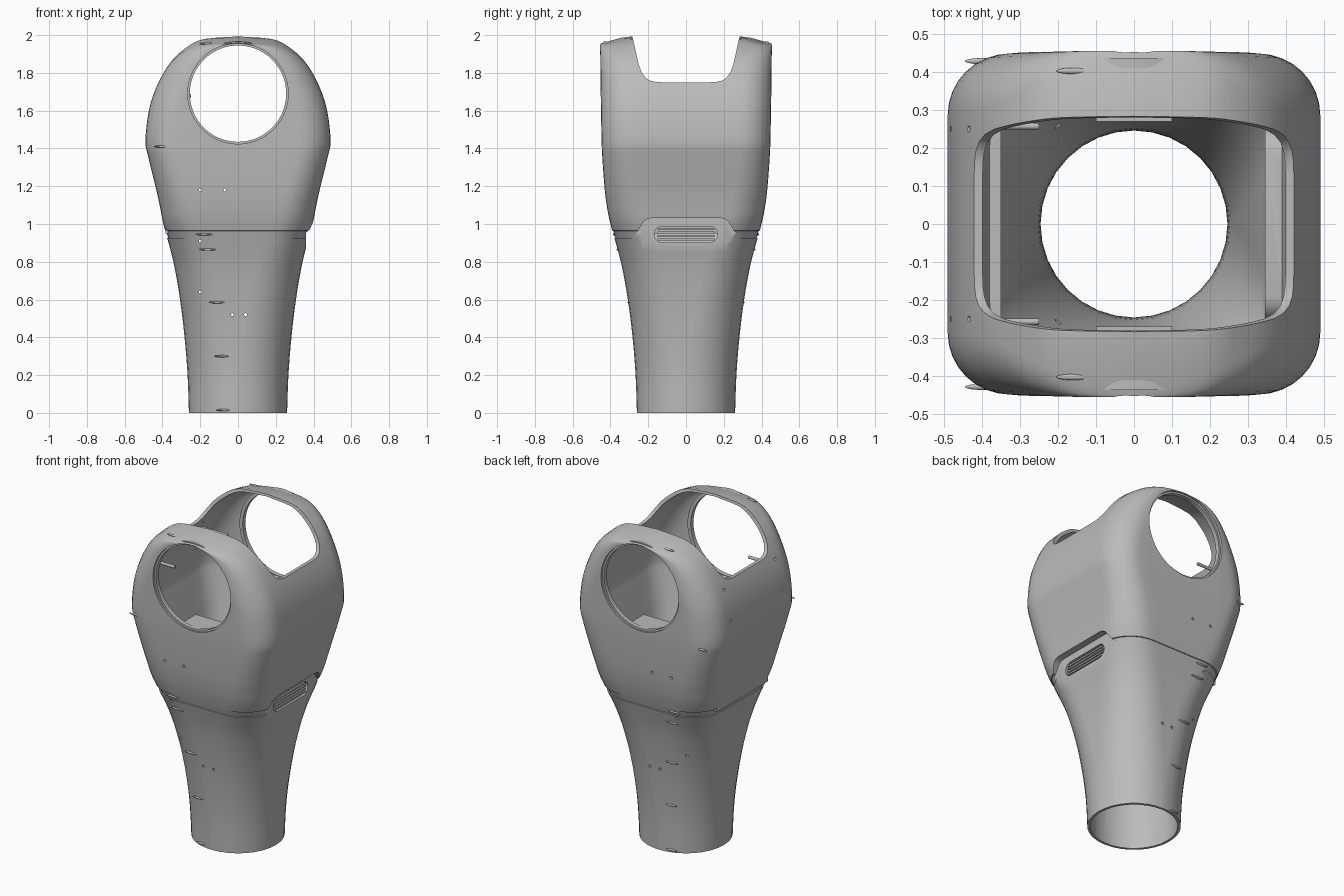
import bpy, bmesh, math
from mathutils import Vector
from mathutils.bvhtree import BVHTree

cube = bpy.data.objects.get("Cube")
if cube:
    bpy.data.objects.remove(cube, do_unlink=True)

grey = bpy.data.materials.new("plain grey")
grey.use_nodes = True
grey.diffuse_color = (0.5, 0.5, 0.5, 1)
grey.node_tree.nodes["Principled BSDF"].inputs["Base Color"].default_value = (0.5, 0.5, 0.5, 1)

WALL = 0.015
# height, half width, half depth, corner radius
KEYS = [(0, .26, .26, .255), (.2, .267, .267, .255), (.4, .283, .283, .25), (.6, .307, .308, .24),
        (.8, .342, .345, .22), (1, .395, .4, .19), (1.1, .415, .42, .18), (1.2, .437, .432, .17),
        (1.35, .474, .443, .16), (1.44, .49, .447, .16), (1.6, .472, .45, .16), (1.73, .43, .452, .16),
        (1.85, .362, .453, .14), (1.93, .28, .454, .1), (1.98, .18, .455, .06), (2, 0, .455, 0)]


def smooth_rows(keys, steps=4):
    out = []
    for i in range(len(keys) - 1):
        a, b, c, d = (Vector(keys[min(max(j, 0), len(keys) - 1)]) for j in range(i - 1, i + 3))
        for s in range(steps):
            t = s / steps
            out.append(b + (c - a) * t / 2 + (a * 2 - b * 5 + c * 4 - d) * t * t / 2
                       + (b * 3 - a - c * 3 + d) * t ** 3 / 2)
    return out + [Vector(keys[-1])]


def row_at(rows, z):
    for a, b in zip(rows, rows[1:]):
        if a[0] <= z <= b[0]:
            return a.lerp(b, (z - a[0]) / (b[0] - a[0]))


def ring(row, segs=8):
    z, w, d, r = row
    r = min(r, w)
    corners = []
    for q, (sx, sy) in enumerate([(1, 1), (-1, 1), (-1, -1), (1, -1)]):
        corners.append([(sx * (w - r) + r * math.cos(a), sy * (d - r) + r * math.sin(a))
                        for a in ((q + k / segs) * math.pi / 2 for k in range(segs + 1))])
    pts = []
    for q in range(4):
        pts += corners[q]
        a, b = Vector(corners[q][-1]), Vector(corners[(q + 1) % 4][0])
        pts += [tuple(a.lerp(b, k / segs)) for k in range(1, segs)]
    # roof slopes down towards the front and back
    f = min(max((z - 1.5) / .5, 0), 1)
    return [(x, y, z - .27 * f * f * max(0, abs(y) - .29)) for x, y in pts]


def make(name, bm, helper=False):
    bmesh.ops.recalc_face_normals(bm, faces=bm.faces)
    me = bpy.data.meshes.new(name)
    bm.to_mesh(me)
    bm.free()
    me.materials.append(grey)
    ob = bpy.data.objects.new(name, me)
    bpy.context.collection.objects.link(ob)
    ob.hide_render = helper
    return ob


def loft(name, rows, helper=False):
    bm = bmesh.new()
    loops = [[bm.verts.new(p) for p in ring(r)] for r in rows]
    for a, b in zip(loops, loops[1:]):
        for i in range(len(a)):
            j = (i + 1) % len(a)
            bm.faces.new((a[i], a[j], b[j], b[i]))
    bm.faces.new(loops[0])
    bmesh.ops.remove_doubles(bm, verts=bm.verts, dist=1e-5)
    return make(name, bm, helper)


def prism(name, outline, x0, x1, helper=False):
    """Extrude a (y, z) outline along x."""
    bm = bmesh.new()
    face = bm.faces.new([bm.verts.new((x0, y, z)) for y, z in outline])
    new = bmesh.ops.extrude_face_region(bm, geom=[face])["geom"]
    bmesh.ops.translate(bm, vec=(x1 - x0, 0, 0), verts=[v for v in new if isinstance(v, bmesh.types.BMVert)])
    return make(name, bm, helper)


def box(name, lo, hi):
    return prism(name, [(lo[1], lo[2]), (hi[1], lo[2]), (hi[1], hi[2]), (lo[1], hi[2])], lo[0], hi[0])


def rod(name, start, end, radius, sides=16, helper=False):
    a, b = Vector(start), Vector(end)
    bm = bmesh.new()
    bmesh.ops.create_cone(bm, cap_ends=True, segments=sides, radius1=radius, radius2=radius, depth=(b - a).length)
    bm.transform((b - a).to_track_quat("Z", "Y").to_matrix().to_4x4())
    bmesh.ops.translate(bm, vec=(a + b) / 2, verts=bm.verts)
    return make(name, bm, helper)


def cut(target, *cutters):
    bpy.context.view_layer.objects.active = target
    for c in cutters:
        m = target.modifiers.new("cut", "BOOLEAN")
        m.operation, m.solver, m.object = "DIFFERENCE", "EXACT", c
        bpy.ops.object.modifier_apply(modifier=m.name)
        bpy.data.objects.remove(c, do_unlink=True)


def mirrored(points):
    return points + [(-y, z) for y, z in reversed(points)]


def pill(half, radius, z):
    right = [(half + radius * math.cos(a), z + radius * math.sin(a))
             for a in (-math.pi / 2 + math.pi * k / 12 for k in range(13))]
    return mirrored(right)


# Shell body with the shallow belt groove
rows = smooth_rows(KEYS)
low, high = row_at(rows, .925), row_at(rows, .965)
inset = Vector((0, .005, .005, 0))
up = Vector((.001, 0, 0, 0))
belt = [low, low + up - inset, high - up - inset, high]
shell = loft("shell", [r for r in rows if r[0] < .925] + belt + [r for r in rows if r[0] > .965])

# Hollow interior, leaving a thick block behind the side recess
hollow_rows = [Vector((z - WALL * min(max((z - 1.4) * 4, 0), 1), w - WALL * min(1, w / .2), d - WALL, max(r - WALL / 2, 0)))
               for z, w, d, r in rows]
hollow_rows[0][0] = -.1
hollow = loft("hollow", hollow_rows, True)
recess = [(.27, .93), (.255, .92), (.225, .87), (.205, .855), (.18, .85)]
recess = recess[::-1] + [(y, 1.882 - z) for y, z in recess]
backing = [(y * 1.06, .94 + (z - .94) * 1.15) for y, z in recess]
cut(hollow, prism("backing", mirrored(backing), .345, .7, True))

# Openings: saddle across the top, round side holes, recess, vent
saddle = [(.29, 2.1), (.285, 2), (.263, 1.9), (.249, 1.84), (.235, 1.803),
          (.215, 1.775), (.19, 1.759), (.16, 1.752), (.12, 1.75)]
cut(shell, hollow, prism("saddle", mirrored(saddle), -1, 1, True),
    rod("round_hole", (0, -1, 1.69), (0, 1, 1.69), .266, 72, True),
    prism("recess", mirrored(recess), .36, .7, True),
    prism("vent", pill(.125, .043, .945), .25, .7, True))

# Surface lookup before the small holes are drilled
surface = BVHTree.FromPolygons([v.co.copy() for v in shell.data.vertices],
                               [tuple(p.vertices) for p in shell.data.polygons])
for x, z in [(-.2, 1.18), (-.07, 1.18), (-.2, .91), (-.2, .64), (-.03, .52), (.04, .52)]:
    cut(shell, rod("pin_hole", (x, -1, z), (x, 1, z), .008, 12, True))
for y in (-.25, .25):
    for z in (1.54, 1.72):
        cut(shell, rod("pin_hole", (-1, y, z), (-.3, y, z), .008, 12, True))

parts = [shell]

# Vent slats
for i in range(4):
    z = .918 + i * .018
    parts.append(box("vent_slat", (.346, -.15, z - .005), (.357, .15, z + .005)))

# Inner rail opposite the vent
parts.append(box("inner_rail", (-.385, -.25, .95), (-.35, .25, 1)))

for side in (-1, 1):
    # Collar ring just inside each round hole
    collar = rod("hole_collar", (0, side * .41, 1.69), (0, side * .437, 1.69), .277, 72)
    cut(collar, rod("collar_bore", (0, -1, 1.69), (0, 1, 1.69), .255, 72, True))
    parts.append(collar)
    parts.append(box("hole_tab", (-.1, side * .35 - .08, 1.42), (.1, side * .35 + .08, 1.433)))
    # Cross pegs inside the shell
    parts.append(rod("cross_peg", (-.44, side * .257, 1.68), (-.25, side * .257, 1.68), .009))
    # Slim raised tabs on the wall
    for x, z in [(-.4, 1.41), (-.18, .945), (-.16, .865), (-.11, .585), (-.08, .3), (-.07, .015), (-.16, 1.955)]:
        hit = surface.ray_cast(Vector((x, side, z)), Vector((0, -side, 0)))[0]
        if hit:
            bm = bmesh.new()
            bmesh.ops.create_uvsphere(bm, u_segments=20, v_segments=8, radius=1)
            bmesh.ops.scale(bm, vec=(.045, .008, .006), verts=bm.verts)
            bmesh.ops.translate(bm, vec=hit, verts=bm.verts)
            parts.append(make("wall_tab", bm))

# Smooth shading with sharp rims
bpy.ops.object.select_all(action="DESELECT")
for ob in parts:
    ob.select_set(True)
bpy.context.view_layer.objects.active = shell
bpy.ops.object.shade_smooth_by_angle(angle=math.radians(32))
